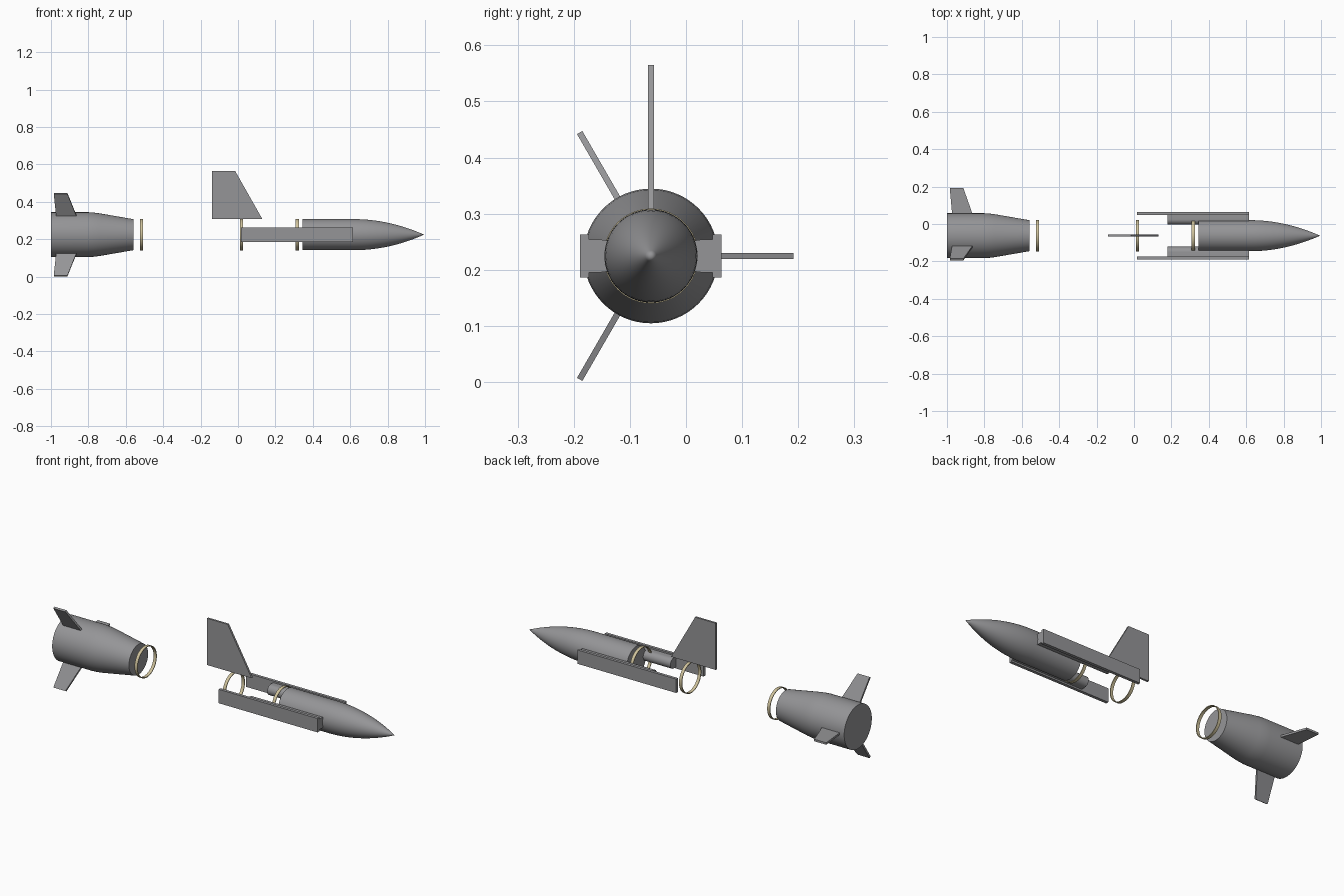
import bpy, bmesh
from math import sin, cos, pi, radians
from mathutils import Matrix, Vector

if "Cube" in bpy.data.objects:
    bpy.data.objects.remove(bpy.data.objects["Cube"])

# The common long axis of all sections
AXIS = Vector((0, -0.0625, 0.2245))


def material(name, colour):
    m = bpy.data.materials.new(name)
    m.use_nodes = True
    m.diffuse_color = (*colour, 1)
    m.node_tree.nodes["Principled BSDF"].inputs["Base Color"].default_value = (*colour, 1)
    return m


grey = material("grey", (0.3, 0.3, 0.31))
tan = material("pale_tan", (0.62, 0.54, 0.33))


def finish(name, bm, mat, angle=30):
    bmesh.ops.remove_doubles(bm, verts=bm.verts, dist=1e-5)
    bmesh.ops.recalc_face_normals(bm, faces=bm.faces)
    mesh = bpy.data.meshes.new(name)
    bm.to_mesh(mesh)
    bm.free()
    mesh.materials.append(mat)
    ob = bpy.data.objects.new(name, mesh)
    ob.location = AXIS
    bpy.context.collection.objects.link(ob)
    bpy.context.view_layer.objects.active = ob
    ob.select_set(True)
    bpy.ops.object.shade_smooth_by_angle(angle=radians(angle))
    ob.select_set(False)
    return ob


def lathe(name, profile, mat, closed=False, steps=64):
    """Spin (x, radius) points around the long axis."""
    bm = bmesh.new()
    verts = [bm.verts.new((x, 0, r)) for x, r in profile]
    pairs = list(zip(verts, verts[1:]))
    if closed:
        pairs.append((verts[-1], verts[0]))
    edges = [bm.edges.new(p) for p in pairs]
    bmesh.ops.spin(bm, geom=verts + edges, axis=(1, 0, 0), cent=(0, 0, 0),
                   angle=2 * pi, steps=steps, use_merge=True)
    return finish(name, bm, mat)


def prism(name, points, offset, mat, turn=Matrix()):
    """Extrude an outline along the offset vector, then turn it."""
    bm = bmesh.new()
    face = bm.faces.new([bm.verts.new(p) for p in points])
    new = bmesh.ops.extrude_face_region(bm, geom=[face])["geom"]
    bmesh.ops.translate(bm, vec=offset, verts=[v for v in new if isinstance(v, bmesh.types.BMVert)])
    bmesh.ops.transform(bm, matrix=turn, verts=bm.verts)
    return finish(name, bm, mat)


def fin(name, outline, turn=Matrix()):
    t = 0.011
    return prism(name, [(x, -t / 2, r) for x, r in outline], (0, t, 0), grey, turn)


# Nose section: straight barrel and a curved, pointed nose
R = 0.083
nose = [(0.345, 0), (0.345, R), (0.46, R)]
nose += [(0.62 + 0.375 * t / 16, R * (1 - (t / 16) ** 2)) for t in range(17)]
lathe("nose_body", nose, grey)

# Booster: wide barrel tapering forward
lathe("booster_body", [(-1, 0), (-1, 0.12), (-0.80, 0.12), (-0.77, 0.118),
                       (-0.74, 0.114), (-0.56, R), (-0.56, 0)], grey)

# Coupling rings
for name, x in (("booster_ring", -0.525), ("rear_ring", 0.01), ("front_ring", 0.308)):
    lathe(name, [(x, R + 0.0015), (x + 0.017, R + 0.0015),
                 (x + 0.017, R - 0.0025), (x, R - 0.0025)], tan, closed=True)

# Three booster fins, evenly spaced
for name, angle in (("upper_booster_fin", 30), ("back_booster_fin", -90), ("lower_booster_fin", 150)):
    fin(name, [(-0.972, 0.112), (-0.862, 0.112), (-0.912, 0.254), (-0.985, 0.254)],
        Matrix.Rotation(radians(angle), 4, "X"))

# Tall tail fin
fin("tail_fin", [(-0.14, R + 0.001), (0.13, R + 0.001), (-0.015, 0.34), (-0.14, 0.34)])

# Side rails, each with a round-faced inner block
for side, s in (("back", 1), ("front", -1)):
    prism(side + "_side_rail", [(0.015, s * y, z) for y, z in
          ((0.110, -0.038), (0.126, -0.038), (0.126, 0.038), (0.110, 0.038))], (0.6, 0, 0), grey)
    arc = [(0.088 - 0.029 * sin(pi * i / 16), 0.029 * cos(pi * i / 16)) for i in range(17)]
    outline = [(0.112, 0.029)] + arc + [(0.112, -0.029)]
    prism(side + "_rail_block", [(0.18, s * y, z) for y, z in outline], (0.435, 0, 0), grey)
